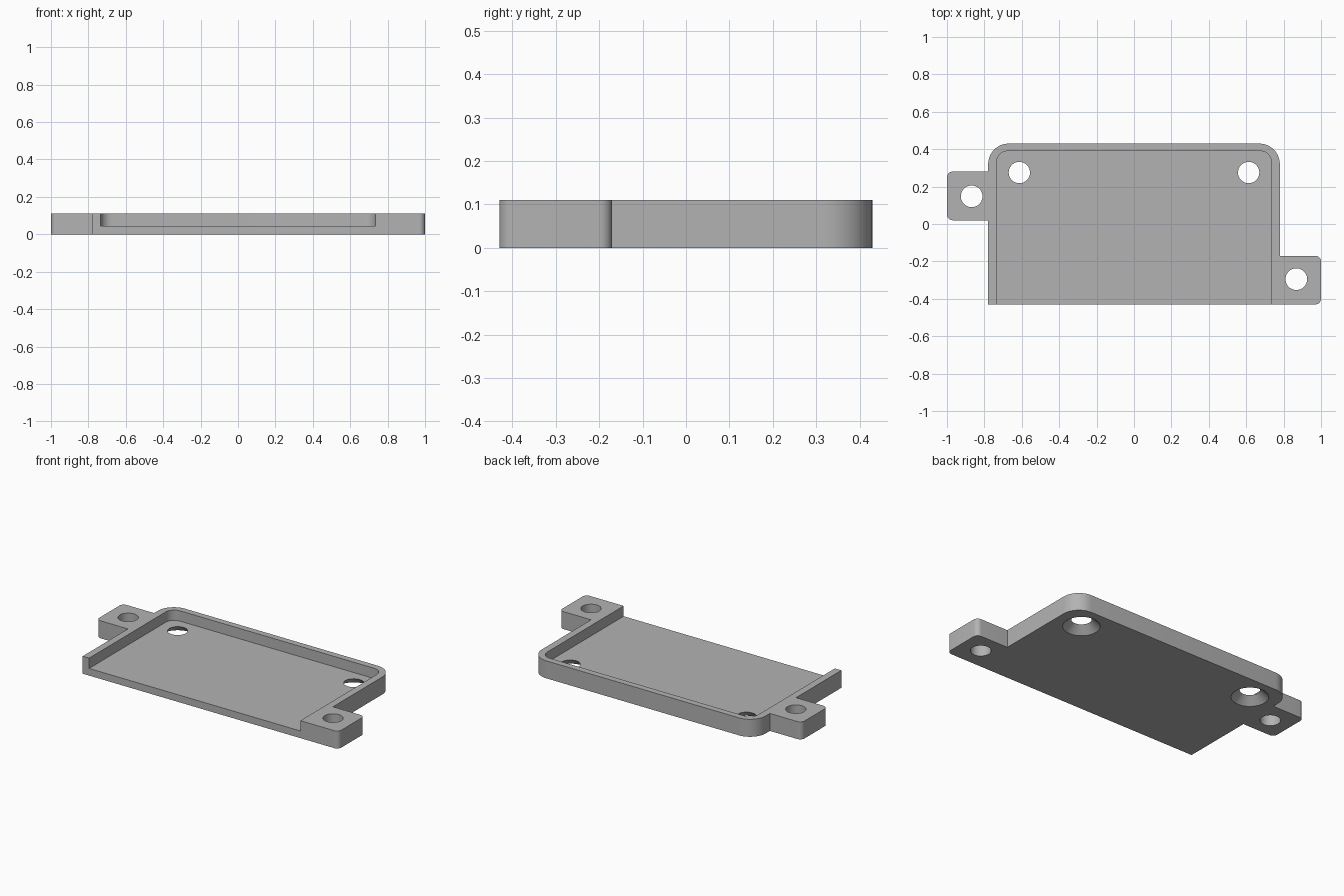
import bpy
import bmesh
import math
from mathutils import Vector

if "Cube" in bpy.data.objects:
    bpy.data.objects.remove(bpy.data.objects["Cube"], do_unlink=True)

HEIGHT, FLOOR = 0.11, 0.045
BODY_X, INNER_X, EDGE_Y, INNER_Y = 0.78, 0.735, 0.43, 0.39

grey = bpy.data.materials.new("plain grey")
grey.use_nodes = True
colour = (0.45, 0.45, 0.45, 1)
grey.diffuse_color = colour
grey.node_tree.nodes["Principled BSDF"].inputs["Base Color"].default_value = colour


def rounded(corners, steps=10):
    """Outline from (x, y, radius) right-angled corners."""
    points = []
    for i, (x, y, r) in enumerate(corners):
        p = Vector((x, y))
        if r == 0:
            points.append(p)
            continue
        before = (Vector(corners[i - 1][:2]) - p).normalized()
        after = (Vector(corners[(i + 1) % len(corners)][:2]) - p).normalized()
        centre = p + (before + after) * r
        for k in range(steps + 1):
            a = math.pi / 2 * k / steps
            points.append(centre - after * r * math.cos(a) - before * r * math.sin(a))
    return points


def prism(name, outline, z0, z1):
    """Solid made by extruding an outline from z0 to z1."""
    bm = bmesh.new()
    base = bm.faces.new([bm.verts.new((p.x, p.y, z0)) for p in outline])
    top = bmesh.ops.extrude_face_region(bm, geom=[base])["geom"]
    verts = [g for g in top if isinstance(g, bmesh.types.BMVert)]
    bmesh.ops.translate(bm, verts=verts, vec=(0, 0, z1 - z0))
    bmesh.ops.recalc_face_normals(bm, faces=bm.faces)
    mesh = bpy.data.meshes.new(name)
    bm.to_mesh(mesh)
    bm.free()
    ob = bpy.data.objects.new(name, mesh)
    bpy.context.collection.objects.link(ob)
    return ob


def cone(name, x, y, r0, r1, z0, z1):
    bpy.ops.mesh.primitive_cone_add(vertices=48, radius1=r0, radius2=r1,
                                    depth=z1 - z0, location=(x, y, (z0 + z1) / 2))
    ob = bpy.context.object
    ob.name = name
    return ob


# Tray body with its two mounting tabs
tray = prism("mounting_tray", rounded([
    (-BODY_X, -EDGE_Y, 0), (1, -EDGE_Y, 0.03), (1, -0.17, 0.03), (BODY_X, -0.17, 0),
    (BODY_X, EDGE_Y, 0.11), (-BODY_X, EDGE_Y, 0.11),
    (-BODY_X, 0.28, 0), (-1, 0.28, 0.03), (-1, 0.02, 0.03), (-BODY_X, 0.02, 0),
]), 0, HEIGHT)
tray.data.materials.append(grey)

# Recess, open at the front
cutters = [prism("recess_cutter", rounded([
    (-INNER_X, -0.6, 0), (INNER_X, -0.6, 0),
    (INNER_X, INNER_Y, 0.06), (-INNER_X, INNER_Y, 0.06),
]), FLOOR, 0.3)]

# Straight holes through the tabs
for x, y in ((-0.868, 0.148), (0.868, -0.295)):
    cutters.append(cone("tab_hole_cutter", x, y, 0.058, 0.058, -0.1, 0.2))

# Countersunk holes through the floor, wide at the underside
for x in (-0.613, 0.613):
    slope = (0.105 - 0.057) / FLOOR
    extra = 0.01
    cutters.append(cone("countersink_cutter", x, 0.275, 0.105 + slope * extra,
                        0.057 - slope * extra, -extra, FLOOR + extra))

# Cut everything, then drop the cutters
for cutter in cutters:
    mod = tray.modifiers.new("cut", 'BOOLEAN')
    mod.operation = 'DIFFERENCE'
    mod.solver = 'EXACT'
    mod.object = cutter
    cutter.hide_render = True
bpy.ops.object.select_all(action='DESELECT')
tray.select_set(True)
bpy.context.view_layer.objects.active = tray
for mod in list(tray.modifiers):
    bpy.ops.object.modifier_apply(modifier=mod.name)
for cutter in cutters:
    bpy.data.objects.remove(cutter, do_unlink=True)
for face in tray.data.polygons:
    face.material_index = 0

bpy.ops.object.shade_smooth_by_angle(angle=math.radians(30))
